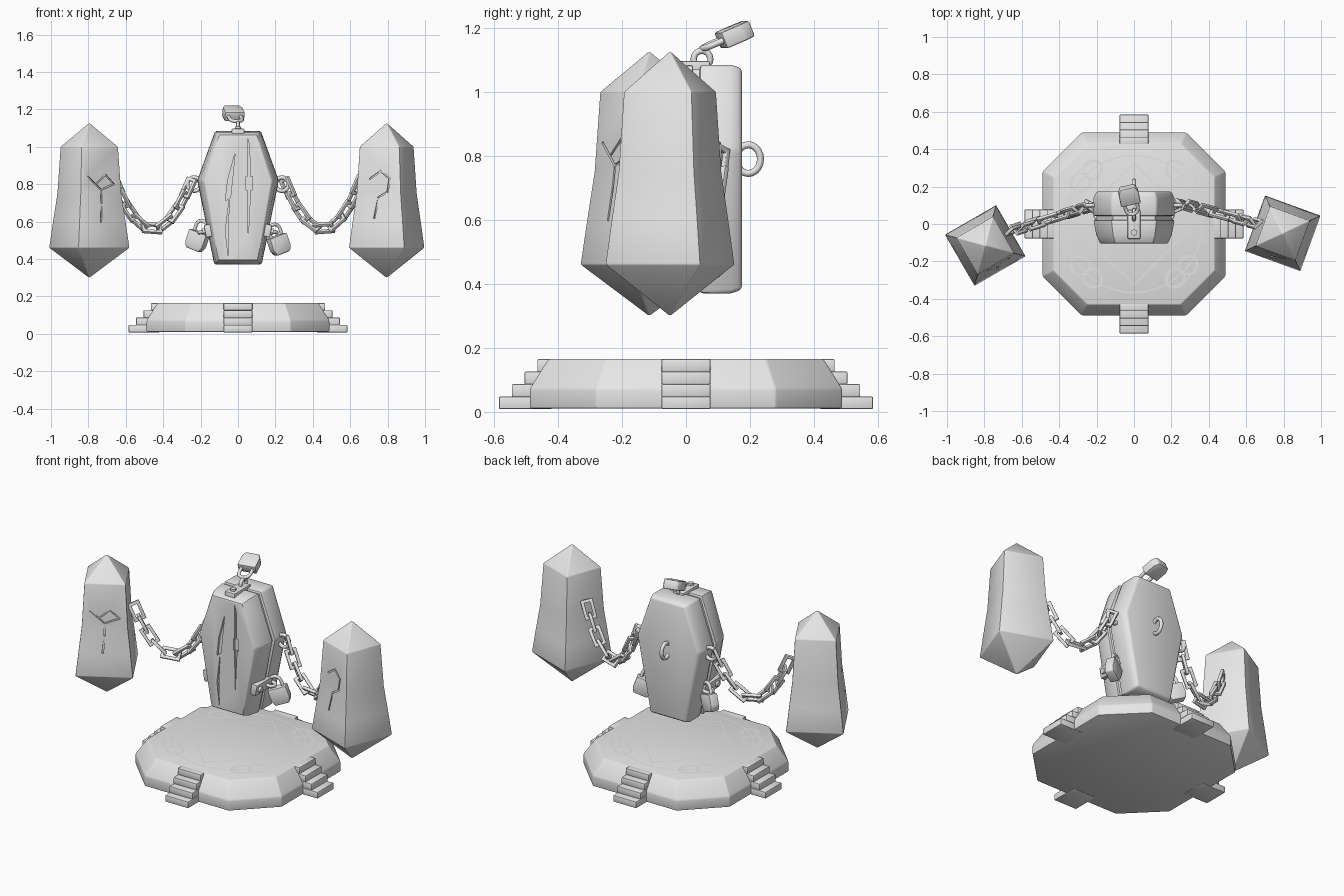
import bpy, bmesh, math
from mathutils import Matrix, Vector

if "Cube" in bpy.data.objects:
    bpy.data.objects.remove(bpy.data.objects["Cube"])

stone = bpy.data.materials.new("light_grey_stone")
stone.diffuse_color = (0.8, 0.8, 0.8, 1)
stone.use_nodes = True
stone.node_tree.nodes["Principled BSDF"].inputs["Base Color"].default_value = stone.diffuse_color


def make(name, verts, faces, mat=None):
    me = bpy.data.meshes.new(name)
    me.from_pydata(verts, [], faces)
    bm = bmesh.new()
    bm.from_mesh(me)
    bmesh.ops.recalc_face_normals(bm, faces=bm.faces)
    bm.to_mesh(me)
    bm.free()
    ob = bpy.data.objects.new(name, me)
    bpy.context.collection.objects.link(ob)
    ob.matrix_world = mat or Matrix()
    me.materials.append(stone)
    return ob


def finish(ob, bevel=0.0, cutters=(), angle=35):
    """Bevel, carve grooves, apply and shade."""
    if bevel:
        m = ob.modifiers.new("bevel", 'BEVEL')
        m.width, m.segments, m.limit_method = bevel, 2, 'ANGLE'
        m.angle_limit = math.radians(25)
    for c in cutters:
        c.hide_render = True
        m = ob.modifiers.new("groove", 'BOOLEAN')
        m.operation, m.solver, m.object = 'DIFFERENCE', 'EXACT', c
    bpy.ops.object.select_all(action='DESELECT')
    ob.select_set(True)
    bpy.context.view_layer.objects.active = ob
    bpy.context.view_layer.update()
    bpy.ops.object.convert(target='MESH')
    bpy.ops.object.shade_smooth_by_angle(angle=math.radians(angle))
    for c in cutters:
        bpy.data.objects.remove(c)
    return ob


def loft(name, rings, mat=None):
    n = len(rings[0])
    faces = [list(range(n)), list(range(n * (len(rings) - 1), n * len(rings)))]
    for k in range(len(rings) - 1):
        for i in range(n):
            j = (i + 1) % n
            faces.append((k * n + i, k * n + j, k * n + n + j, k * n + n + i))
    return make(name, [v for r in rings for v in r], faces, mat)


def box(name, lo, hi, mat=None):
    ring = lambda z: [(lo[0], lo[1], z), (hi[0], lo[1], z), (hi[0], hi[1], z), (lo[0], hi[1], z)]
    return loft(name, [ring(lo[2]), ring(hi[2])], mat)


def tube(name, pts, radius, mat=None, cyclic=False):
    cu = bpy.data.curves.new(name, 'CURVE')
    cu.dimensions, cu.bevel_depth, cu.bevel_resolution, cu.use_fill_caps = '3D', radius, 2, True
    sp = cu.splines.new('POLY')
    sp.points.add(len(pts) - 1)
    for p, q in zip(sp.points, pts):
        p.co = (*q, 1)
    sp.use_cyclic_u = cyclic
    ob = bpy.data.objects.new(name, cu)
    bpy.context.collection.objects.link(ob)
    ob.matrix_world = mat or Matrix()
    cu.materials.append(stone)
    return finish(ob, angle=60)


def circle(rx, ry, n=20):
    return [(rx * math.cos(a), ry * math.sin(a), 0) for a in (i * 2 * math.pi / n for i in range(n))]


T, R = Matrix.Translation, lambda deg, ax: Matrix.Rotation(math.radians(deg), 4, ax)


# Platform: chamfered square with sloped rim
def octagon(h, c, z):
    return [(x, y, z) for x, y in ((-h, -c), (-c, -h), (c, -h), (h, -c), (h, c), (c, h), (-c, h), (-h, c))]


finish(loft("platform", [octagon(.488, .28, .01), octagon(.488, .28, .072), octagon(.43, .25, .165)]), .006, angle=25)


# Faint ornament on the platform top
def band(name, pts, w, mat):
    n = len(pts)
    vs = []
    for s in (1, 1 - w):
        vs += [(p[0] * s, p[1] * s, 0) for p in pts]
    make(name, vs, [(i, (i + 1) % n, n + (i + 1) % n, n + i) for i in range(n)], mat)


up = T((0, 0, .1665))
band("ornament_square", circle(.33, .33, 4), .03, up)
band("ornament_circle", circle(.37, .37, 48), .02, up)
for q in range(4):
    spot = up @ R(45 + 90 * q, 'Z') @ T((.36, 0, .0005))
    band("ornament_oval", circle(.05, .11, 24), .12, spot)
    for s in (-1, 1):
        band("ornament_loop", circle(.055, .055, 20), .15, spot @ T((0, .05 * s, .0005)))

# Four flights of steps
for q in range(4):
    for i in range(4):
        finish(box("step", (-.077, -.585 + .04 * i, .008 + .039 * i), (.077, -.42, .047 + .039 * i),
                   R(90 * q, 'Z')), .004)


# Coffin: lid, recessed seam and body
def outline(y, sx=1, sz=1):
    half = [(.122, 1.085), (.218, .82), (.127, .37)]
    pts = half + [(-x, z) for x, z in reversed(half)]
    return [(x * sx, y, .73 + (z - .73) * sz) for x, z in pts]


def prism(pts, y0, y1, mat=None):
    return loft("groove_cutter", [[(x, y, z) for x, z in pts] for y in (y0, y1)], mat)


slits = [[(.05, 1.05), (.062, 1.0), (.066, .75), (.055, .53), (.05, .75)],
         [(.043, .84), (.077, .84), (.077, .77), (.043, .77)],
         [(-.015, .97), (-.04, .73), (-.068, .71), (-.055, .82)],
         [(-.045, .73), (-.054, .55), (-.05, .40), (-.068, .55)]]
finish(loft("coffin_lid", [outline(-.105, .83, .94), outline(-.06, .93, .98), outline(.022)]), .008,
       [prism(s, -.13, -.092) for s in slits], 30)
loft("coffin_seam", [outline(.0, .92, .96), outline(.06, .92, .96)])
finish(loft("coffin_body", [outline(.042), outline(.14), outline(.175, .92, .97)]), .012)
tube("back_ring", circle(.038, .045), .011, T((0, .195, .79)) @ R(90, 'Y') @ R(90, 'Z'), True)


# Padlock hanging from its shackle, local z up, origin at the shackle top
def padlock(mat):
    arc = [(.033 * math.cos(a), 0, -.035 + .033 * math.sin(a)) for a in (i * math.pi / 8 for i in range(9))]
    tube("padlock_shackle", [(.033, 0, -.08)] + arc + [(-.033, 0, -.08)], .01, mat)
    ring = lambda y: [(x, y, z) for x, z in ((-.054, -.065), (.054, -.065), (.054, -.135), (.04, -.165),
                                             (-.04, -.165), (-.054, -.135))]
    finish(loft("padlock_body", [ring(-.027), ring(.027)], mat), .007)


# Hasp strap across the seam, local z away from the coffin, local y toward the back
def hasp(mat):
    finish(box("hasp_strap", (-.034, -.08, -.03), (.034, .075, .014), mat), .006)
    tube("hasp_rivet", [(0, -.045, .01), (0, -.045, .026)], .017, mat)
    tube("hasp_loop", circle(.026, .026, 16), .01, mat @ T((0, .05, .02)) @ R(90, 'Y'), True)


hasp(T((0, 0, 1.083)))
padlock(T((-.005, .05, 1.135)) @ R(12, 'Z') @ R(113, 'X'))
for s in (-1, 1):
    hasp(T((.163 * s, 0, .55)) @ R((90 + 11) * s, 'Y'))
    padlock(T((.185 * s, .07, .605 if s < 0 else .585)) @ R(25 * s, 'Z') @ R(-20 * s, 'Y'))


# Chains: square links along a sagging path
def link(mat):
    a, b, w, t = .056, .034, .018, .009
    ring = lambda k, z: [(x * (a - k), y * (b - k), z) for x, y in ((-1, -1), (1, -1), (1, 1), (-1, 1))]
    rings = [ring(0, -t), ring(0, t), ring(w, t), ring(w, -t)]
    faces = [(4 * k + i, 4 * k + (i + 1) % 4, (4 * k + 4) % 16 + (i + 1) % 4, (4 * k + 4) % 16 + i)
             for k in range(4) for i in range(4)]
    finish(make("chain_link", [v for r in rings for v in r], faces, mat), .003)


def chain(start, end, sag, count):
    a, b = Vector(start), Vector(end)
    pts = [a.lerp(b, i / 200) - Vector((0, 0, sag * (1 - (i / 100 - 1) ** 2))) for i in range(201)]
    dist = [0]
    for p, q in zip(pts, pts[1:]):
        dist.append(dist[-1] + (q - p).length)
    for k in range(count):
        d = dist[-1] * (k + .5) / count
        i = min(max(next(j for j, v in enumerate(dist) if v >= d), 1), 199)
        x = (pts[i + 1] - pts[i - 1]).normalized()
        y = Vector((0, 1, 0))
        y = (y - x * y.dot(x)).normalized()
        m = Matrix((x, y, x.cross(y))).transposed().to_4x4()
        link(T(pts[i]) @ m @ R(40 if k % 2 else -50, 'X'))


chain((-.25, .09, .82), (-.665, -.04, .83), .26, 9)
chain((.25, .11, .82), (.66, .0, .83), .26, 9)
for s in (-1, 1):
    tube("coffin_side_ring", circle(.036, .036), .011, T((.235 * s, .1, .8)) @ R(90, 'X'), True)

# Crystals with carved runes on the front face
levels = [(.302, .004), (.46, .158), (.6, .143), (.75, .126), (1.0, .113), (1.124, .004)]


def half_at(z):
    for (z0, h0), (z1, h1) in zip(levels, levels[1:]):
        if z0 <= z <= z1:
            return h0 + (h1 - h0) * (z - z0) / (z1 - z0)


def crystal(name, x, y, turn, strokes):
    mat = T((x, y, 0)) @ R(turn, 'Z')
    rings = [[(-h, -h, z), (h, -h, z), (h, h, z), (-h, h, z)] for z, h in levels]
    cutters = []
    for line in strokes:
        for (u0, z0), (u1, z1) in zip(line, line[1:]):
            d = Vector((u1 - u0, z1 - z0)).normalized() * .004
            n = Vector((-d.y, d.x))
            p, q = Vector((u0, z0)) - d, Vector((u1, z1)) + d
            face = -half_at((z0 + z1) / 2)
            cutters.append(prism([p + n, q + n, q - n, p - n], face - .03, face + .008, mat))
    finish(loft(name, rings, mat), .012, cutters)


crystal("left_crystal", -.795, -.115, 30,
        [[(-.01, .6), (.0, .7), (.0, .77), (-.08, .84)],
         [(.0, .77), (.08, .8), (.03, .85), (-.03, .8)]])
crystal("right_crystal", .795, -.05, -20,
        [[(-.05, .83), (.01, .87), (.06, .83), (.05, .76), (.0, .73), (-.02, .62)]])
